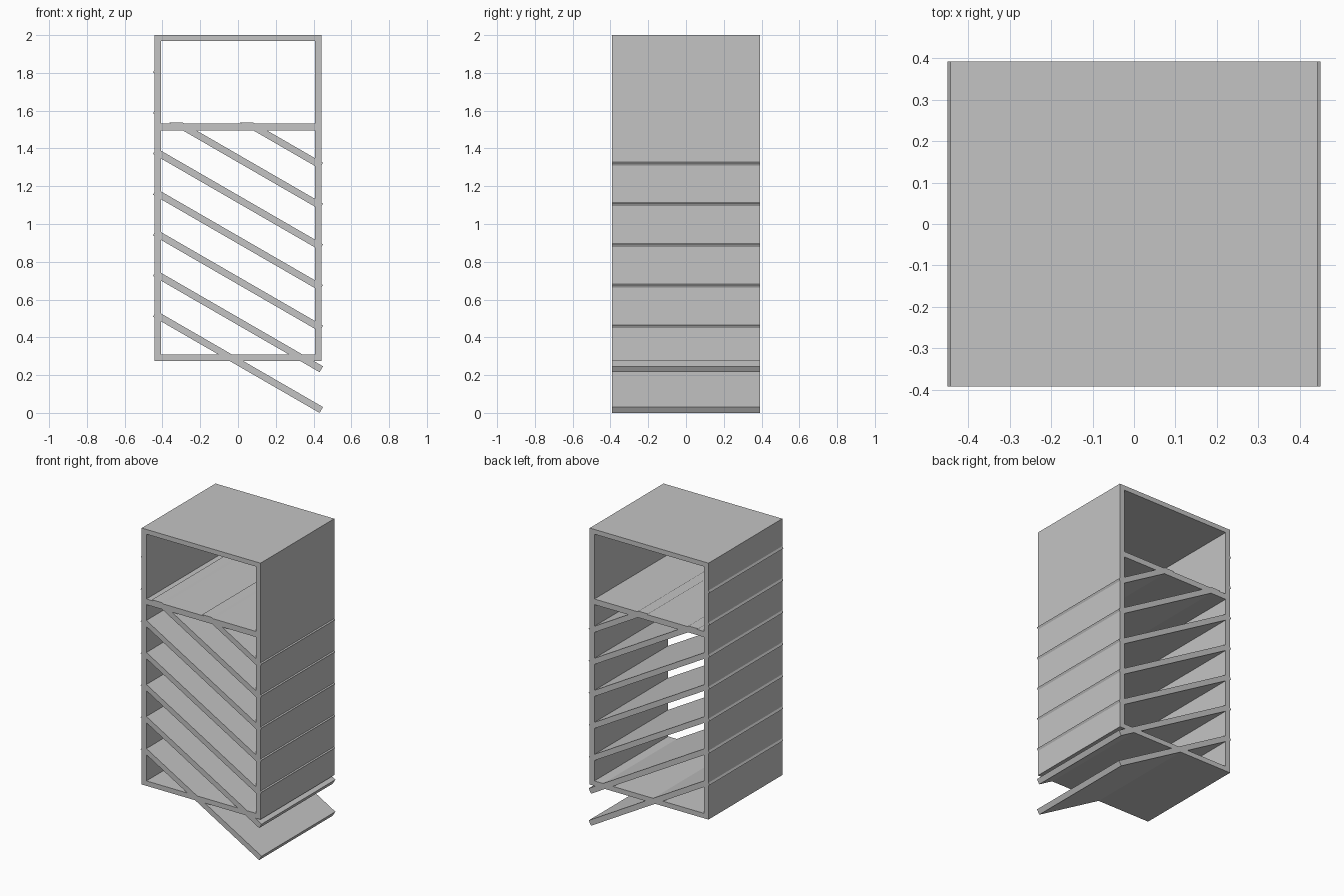
import bpy, bmesh
from math import radians, cos, tan
from mathutils import Matrix, Vector

if "Cube" in bpy.data.objects:
    bpy.data.objects.remove(bpy.data.objects["Cube"])

HALF_W, DEPTH, WALL = 0.442, 0.784, 0.035
BOTTOM, TOP = 0.275, 2.0
SLOPE, THICK = radians(30), 0.036
REACH = 0.441                      # horizontal half length of a slat
SLAT_LENGTH = 2 * REACH / cos(SLOPE)
FIRST, STEP, COUNT = 0.27, 0.2155, 7
CUT_Z = 1.538                      # slats stop just above the shelf

grey = bpy.data.materials.new("plain_grey")
grey.use_nodes = True
colour = (0.55, 0.55, 0.55, 1)
grey.diffuse_color = colour
grey.node_tree.nodes["Principled BSDF"].inputs["Base Color"].default_value = colour


def board(name, size, centre, tilt=0, cuts=()):
    """Box, optionally tilted about y and trimmed by (point, outward normal) planes."""
    bm = bmesh.new()
    matrix = (Matrix.Translation(centre) @ Matrix.Rotation(tilt, 4, 'Y')
              @ Matrix.Diagonal((*size, 1)))
    bmesh.ops.create_cube(bm, size=1, matrix=matrix)
    for point, normal in cuts:
        bmesh.ops.bisect_plane(bm, geom=bm.verts[:] + bm.edges[:] + bm.faces[:],
                               plane_co=point, plane_no=normal, clear_outer=True)
        bmesh.ops.holes_fill(bm, edges=[e for e in bm.edges if e.is_boundary])
    bmesh.ops.recalc_face_normals(bm, faces=bm.faces)
    mesh = bpy.data.meshes.new(name)
    bm.to_mesh(mesh)
    bm.free()
    mesh.materials.append(grey)
    obj = bpy.data.objects.new(name, mesh)
    bpy.context.scene.collection.objects.link(obj)
    return obj


# Outer case: two walls between which the horizontal panels sit
for name, side in (("left_wall", 1), ("right_wall", -1)):
    board(name, (WALL, DEPTH, TOP - BOTTOM),
          (side * (HALF_W - WALL / 2), 0, (TOP + BOTTOM) / 2))
inner = 2 * (HALF_W - WALL)
for name, low, high in (("bottom_panel", BOTTOM, 0.308),
                        ("shelf", 1.494, 1.532),
                        ("top_panel", 1.968, TOP)):
    board(name, (inner, DEPTH, high - low), (0, 0, (low + high) / 2))

# Sloping slats, passing through both walls
for i in range(COUNT):
    size = (SLAT_LENGTH, DEPTH, THICK)
    centre = Vector((0, 0, FIRST + i * STEP))
    crosses_shelf = centre.z + REACH * tan(SLOPE) > CUT_Z
    cuts = [((0, 0, CUT_Z), (0, 0, 1))] if crosses_shelf else []
    board(f"slat_{i + 1}", size, centre, SLOPE, cuts)
    # Upper slats keep only their tip inside the right wall above the shelf
    if crosses_shelf:
        board(f"slat_tip_{i + 1}", size, centre, SLOPE,
              [((WALL / 2 - HALF_W, 0, 0), (1, 0, 0))])
